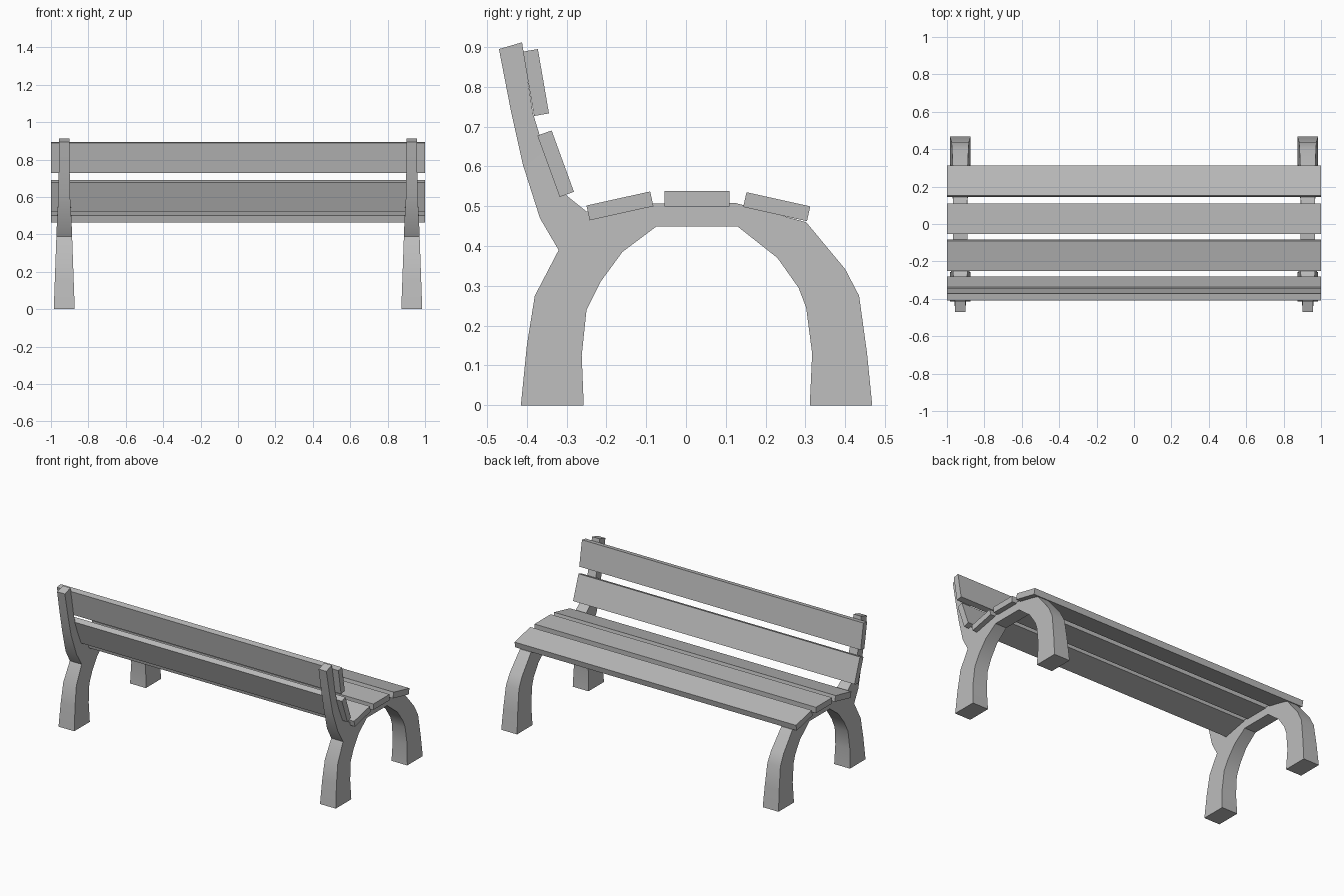
import bpy, bmesh, math

cube = bpy.data.objects.get("Cube")
if cube:
    bpy.data.objects.remove(cube, do_unlink=True)

mat = bpy.data.materials.new("plain_grey")
mat.use_nodes = True
GREY = (0.5, 0.5, 0.5, 1)
mat.diffuse_color = GREY
mat.node_tree.nodes["Principled BSDF"].inputs["Base Color"].default_value = GREY


def add_object(name, bm):
    bmesh.ops.recalc_face_normals(bm, faces=bm.faces)
    mesh = bpy.data.meshes.new(name)
    bm.to_mesh(mesh)
    bm.free()
    mesh.materials.append(mat)
    obj = bpy.data.objects.new(name, mesh)
    bpy.context.collection.objects.link(obj)
    return obj


def half_width(z):
    """The supports get thinner towards the top."""
    stops = [(0, .056), (.39, .042), (.5, .038), (.6, .031), (.92, .027)]
    for (z0, w0), (z1, w1) in zip(stops, stops[1:]):
        if z <= z1:
            return w0 + (w1 - w0) * (z - z0) / (z1 - z0)
    return stops[-1][1]


# Arched legs: (y, z) pairs of outer and inner edge, rear foot to front foot
ARCH = [((-.415, 0), (-.257, 0)), ((-.40, .15), (-.262, .125)),
        ((-.38, .275), (-.25, .24)), ((-.32, .39), (-.215, .31)),
        ((-.25, .487), (-.16, .385)), ((-.085, .507), (-.075, .449)),
        ((.125, .508), (.13, .449)), ((.302, .46), (.23, .37)),
        ((.40, .342), (.283, .295)), ((.435, .275), (.302, .245)),
        ((.455, .13), (.317, .13)), ((.468, 0), (.311, 0))]
# Backrest post growing out of the arch: rear and front edge
POST = [((-.32, .39), (-.25, .487)), ((-.367, .47), (-.30, .527)),
        ((-.41, .605), (-.345, .605)), ((-.44, .74), (-.385, .735)),
        ((-.47, .895), (-.412, .912))]


def side_frame(name, x):
    bm = bmesh.new()
    verts = {}

    def vert(p):
        if p not in verts:
            verts[p] = bm.verts.new((-1, *p))
        return verts[p]

    for strip in (ARCH, POST):
        for (a, b), (c, d) in zip(strip, strip[1:]):
            bm.faces.new([vert(p) for p in (a, b, d, c)])
    bmesh.ops.recalc_face_normals(bm, faces=bm.faces)
    # Thicken sideways, then taper by height
    res = bmesh.ops.extrude_face_region(bm, geom=bm.faces[:], use_keep_orig=True)
    for v in res["geom"]:
        if isinstance(v, bmesh.types.BMVert):
            v.co.x = 1
    for v in bm.verts:
        v.co.x = x + v.co.x * half_width(v.co.z)
    obj = add_object(name, bm)
    bpy.ops.object.select_all(action="DESELECT")
    obj.select_set(True)
    bpy.context.view_layer.objects.active = obj
    bpy.ops.object.shade_smooth_by_angle(angle=math.radians(30))


side_frame("left_side_frame", .929)
side_frame("right_side_frame", -.929)


# Slats: centre y, centre z, tilt in degrees
SLATS = {"rear_seat_slat": (-.166, .501, 12.5),
         "middle_seat_slat": (.0275, .519, 0),
         "front_seat_slat": (.228, .499, -12.5),
         "lower_back_slat": (-.3275, .607, 110),
         "upper_back_slat": (-.377, .811, 99.8)}
for name, (y, z, tilt) in SLATS.items():
    bm = bmesh.new()
    bmesh.ops.create_cube(bm, size=1)
    bmesh.ops.scale(bm, vec=(2, .164, .038), verts=bm.verts)
    slat = add_object(name, bm)
    slat.location = (0, y, z)
    slat.rotation_euler.x = math.radians(tilt)
